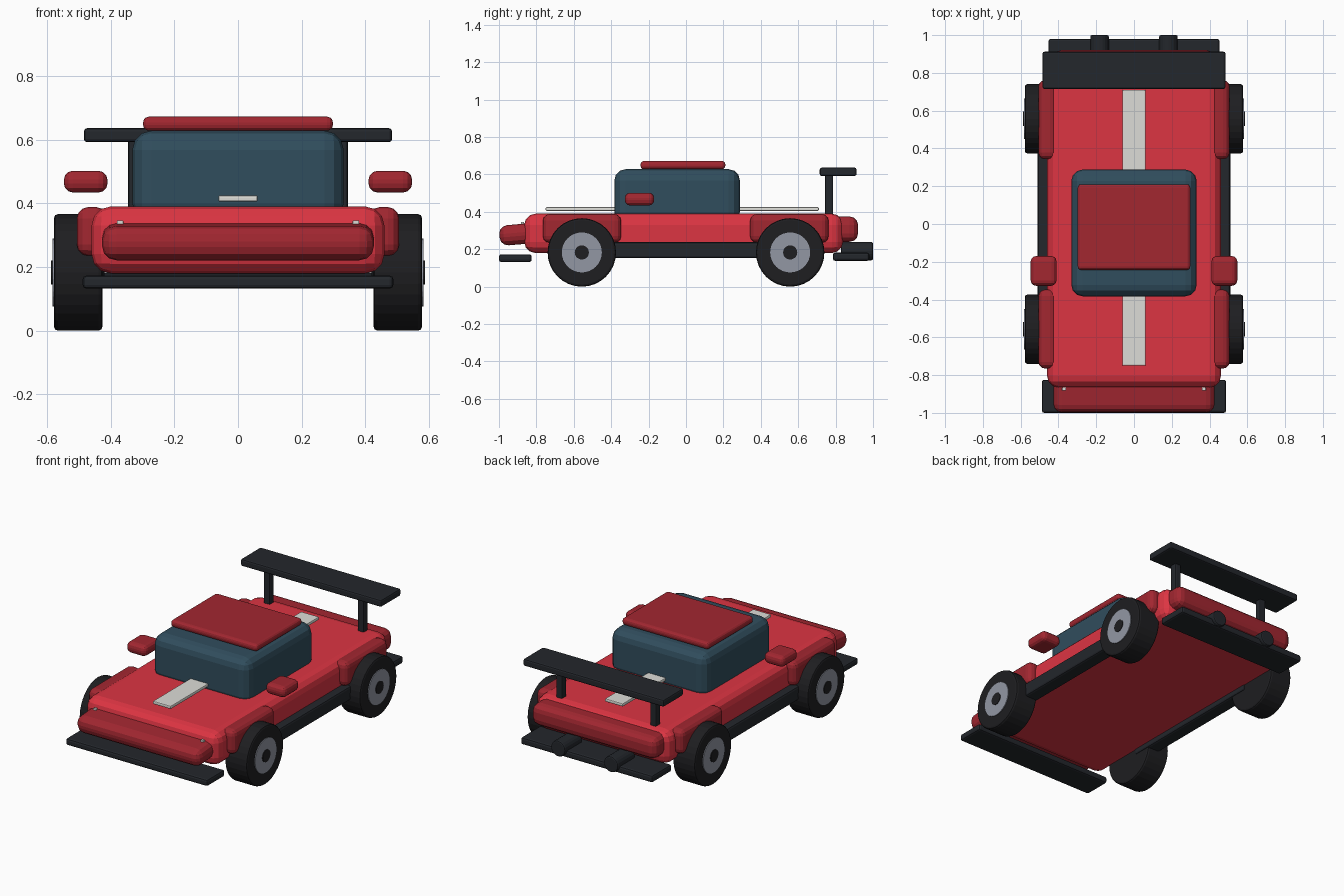
import bpy
from math import radians, pi

if "Cube" in bpy.data.objects:
    bpy.data.objects.remove(bpy.data.objects["Cube"])


def mat(name, r, g, b):
    m = bpy.data.materials.new(name)
    m.diffuse_color = (r, g, b, 1)
    m.use_nodes = True
    m.node_tree.nodes["Principled BSDF"].inputs["Base Color"].default_value = m.diffuse_color
    return m


RED = mat("red", 0.72, 0.035, 0.055)
DEEP = mat("deep_red", 0.36, 0.02, 0.03)
GLASS = mat("glass", 0.03, 0.075, 0.11)
DARK = mat("dark", 0.017, 0.02, 0.025)
TYRE = mat("tyre", 0.013, 0.013, 0.015)
RIM = mat("rim", 0.29, 0.31, 0.37)
WHITE = mat("white", 0.72, 0.72, 0.68)


def finish(name, material, bevel, segments):
    o = bpy.context.object
    o.name = name
    o.data.materials.append(material)
    if bevel:
        b = o.modifiers.new("bevel", 'BEVEL')
        b.width = bevel
        b.segments = segments
        b.limit_method = 'ANGLE'
        b.angle_limit = radians(40)
    return o


def box(name, x, y, z, material, bevel=0.01, segments=2):
    """Bevelled box from (min, max) ranges."""
    r = (x, y, z)
    bpy.ops.mesh.primitive_cube_add(size=1, location=[(a + b) / 2 for a, b in r])
    o = bpy.context.object
    o.scale = [b - a for a, b in r]
    bpy.ops.object.transform_apply(location=False, rotation=False, scale=True)
    return finish(name, material, bevel, segments)


def pair(name, x, y, z, *args):
    for side, s in (("left", -1), ("right", 1)):
        box(f"{name}_{side}", tuple(sorted((s * x[0], s * x[1]))), y, z, *args)


def cyl(name, loc, radius, depth, axis, material, bevel=0, sides=32):
    rot = (0, pi / 2, 0) if axis == 'x' else (pi / 2, 0, 0)
    bpy.ops.mesh.primitive_cylinder_add(vertices=sides, radius=radius, depth=depth,
                                        location=loc, rotation=rot)
    return finish(name, material, bevel, 2)


# main body, nose and rear bumper
box("body", (-.46, .46), (-.865, .84), (.18, .39), RED, .06, 3)
nose = box("nose", (-.427, .427), (-.998, -.79), (.226, .334), DEEP, .045, 3)
nose.rotation_euler.x = radians(5)
box("rear_bumper", (-.43, .43), (.76, .92), (.24, .375), DEEP, .045, 3)
pair("headlight", (.36, .38), (-.882, -.866), (.30, .346), WHITE, .002)

# cabin, roof and stripe
box("cabin", (-.332, .332), (-.383, .288), (.34, .628), GLASS, .06, 3)
box("roof", (-.298, .298), (-.243, .21), (.628, .672), DEEP, .018, 3)
box("stripe", (-.062, .062), (-.75, .71), (.405, .425), WHITE, .006)

# fenders, mirrors and side skirts
pair("front_fender", (.41, .506), (-.765, -.347), (.235, .388), DEEP, .035, 3)
pair("rear_fender", (.41, .506), (.343, .762), (.235, .388), DEEP, .035, 3)
pair("mirror", (.41, .547), (-.327, -.17), (.434, .502), DEEP, .028, 3)
pair("side_skirt", (.42, .51), (-.5, .5), (.152, .238), DARK, .012)

# front splitter, rear diffuser and exhausts
box("front_splitter", (-.488, .488), (-1, -.825), (.132, .173), DARK, .012)
box("rear_diffuser", (-.453, .453), (.785, .98), (.138, .182), DARK, .012)
for side, s in (("left", -1), ("right", 1)):
    cyl(f"exhaust_{side}", (s * .182, .915, .19), .049, .17, 'y', DARK, .008, 20)

# rear wing
box("wing", (-.484, .484), (.715, .912), (.592, .636), DARK, .01)
pair("wing_post", (.302, .345), (.743, .787), (.33, .6), DARK, .008)

# wheels
for end, y in (("front", -.557), ("rear", .557)):
    for side, s in (("left", -1), ("right", 1)):
        tag = f"{end}_{side}"
        cyl(f"tyre_{tag}", (s * .502, y, .183), .183, .152, 'x', TYRE, .012)
        cyl(f"rim_{tag}", (s * .545, y, .183), .107, .076, 'x', RIM)
        cyl(f"hub_{tag}", (s * .55, y, .183), .038, .074, 'x', TYRE, 0, 20)
